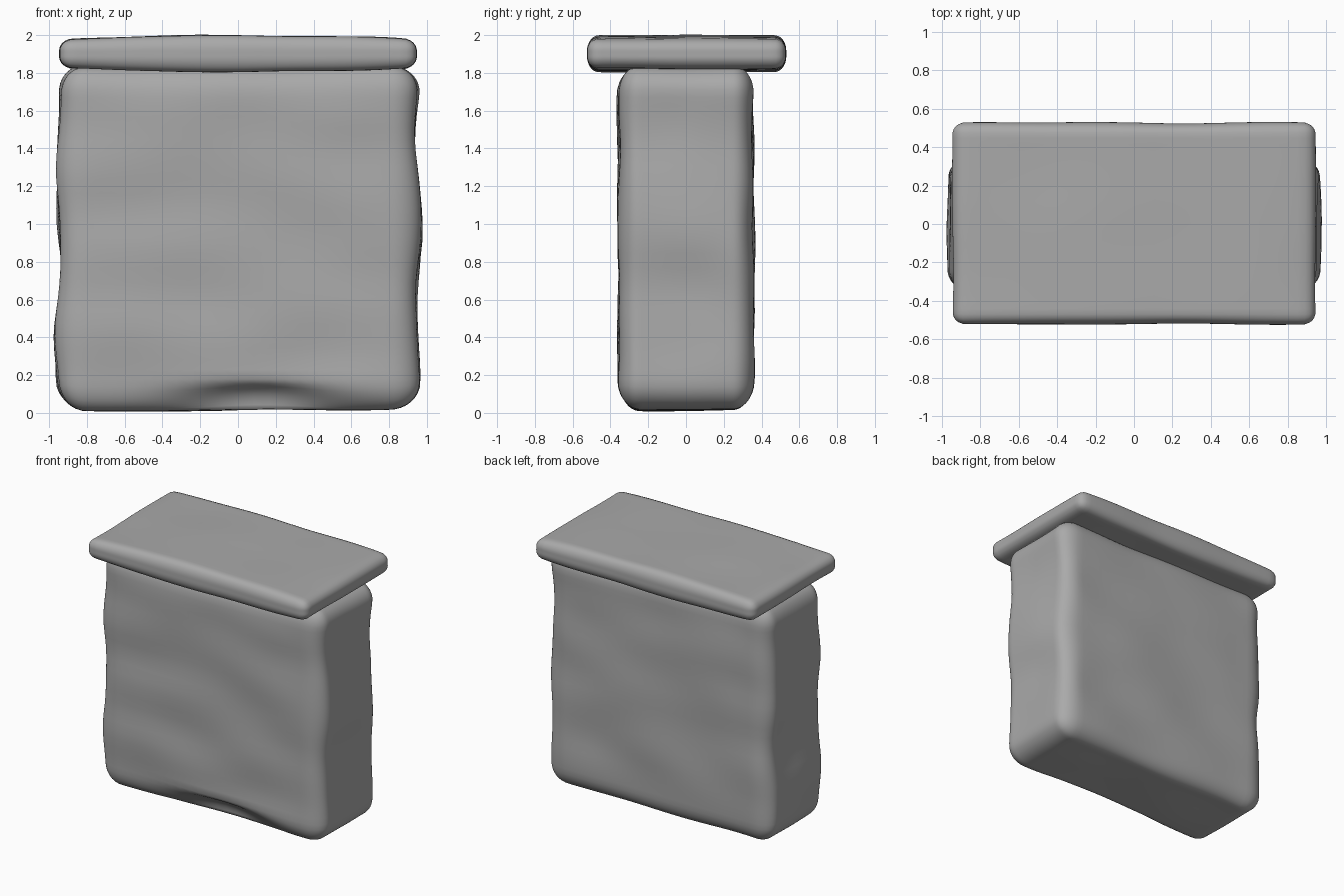
import bpy, bmesh, math
from mathutils import Vector, noise

cube = bpy.data.objects.get("Cube")
if cube:
    bpy.data.objects.remove(cube, do_unlink=True)

stone = bpy.data.materials.new("grey_stone")
stone.use_nodes = True
colour = (0.4, 0.4, 0.4, 1)
stone.diffuse_color = colour
stone.node_tree.nodes["Principled BSDF"].inputs["Base Color"].default_value = colour


def rounded_block(name, half, centre, radius, cuts, shape):
    """Box with elliptical edge rounding, then worn by the shape function."""
    bm = bmesh.new()
    bmesh.ops.create_cube(bm, size=2)
    bmesh.ops.subdivide_edges(bm, edges=bm.edges[:], cuts=cuts, use_grid_fill=True)
    for v in bm.verts:
        # Ease the spacing so that more rows land on the rounded edges
        p = Vector([math.sin(c * math.pi / 2) * h for c, h in zip(v.co, half)])
        inner = Vector([max(-h + r, min(h - r, c)) for c, h, r in zip(p, half, radius)])
        d = Vector([(a - b) / r for a, b, r in zip(p, inner, radius)])
        if d.length > 0:
            # Map the square corner onto the round one
            d = d.normalized() * max(abs(c) for c in d)
        n = d.normalized()
        p = inner + Vector([a * r for a, r in zip(d, radius)])
        v.co = shape(p, n) + Vector(centre)
    mesh = bpy.data.meshes.new(name)
    bm.to_mesh(mesh)
    bm.free()
    mesh.materials.append(stone)
    for poly in mesh.polygons:
        poly.use_smooth = True
    obj = bpy.data.objects.new(name, mesh)
    bpy.context.collection.objects.link(obj)
    return obj


def worn_wall(p, n):
    # Broad, flattened dents, stretched sideways along the faces
    bump = noise.noise(Vector((p.x * 1.6, p.y * 2.2, p.z * 3.2 + 4)))
    q = p + n * bump * 0.018
    # Wavy ends
    q.x += n.x * 0.012 * math.cos(7 * (p.z - 0.3) + (1.6 if n.x > 0 else 0) + 2 * p.y)
    # Worn hollow along the middle of the front lower edge
    if n.z < 0 and n.y < 0:
        hollow = math.exp(-((p.x - 0.1) / 0.4) ** 2)
        q += Vector((0, 0.05, 0.05)) * hollow * abs(n.y * n.z) * 2
    return q


def worn_slab(p, n):
    # Slight swelling of both faces towards the middle
    swell = 0.022 * (1 - (p.x / 0.95) ** 2)
    bump = 0.008 * noise.noise(Vector((p.x * 2, p.y * 2, p.z + 9)))
    return p + n * bump + Vector((0, 0, n.z * swell))


rounded_block("wall_block", (0.955, 0.357, 0.91), (0, 0, 0.925),
              (0.15, 0.11, 0.15), 35, worn_wall)
rounded_block("top_slab", (0.945, 0.525, 0.075), (0, 0.003, 1.902),
              (0.07, 0.06, 0.06), 27, worn_slab)
